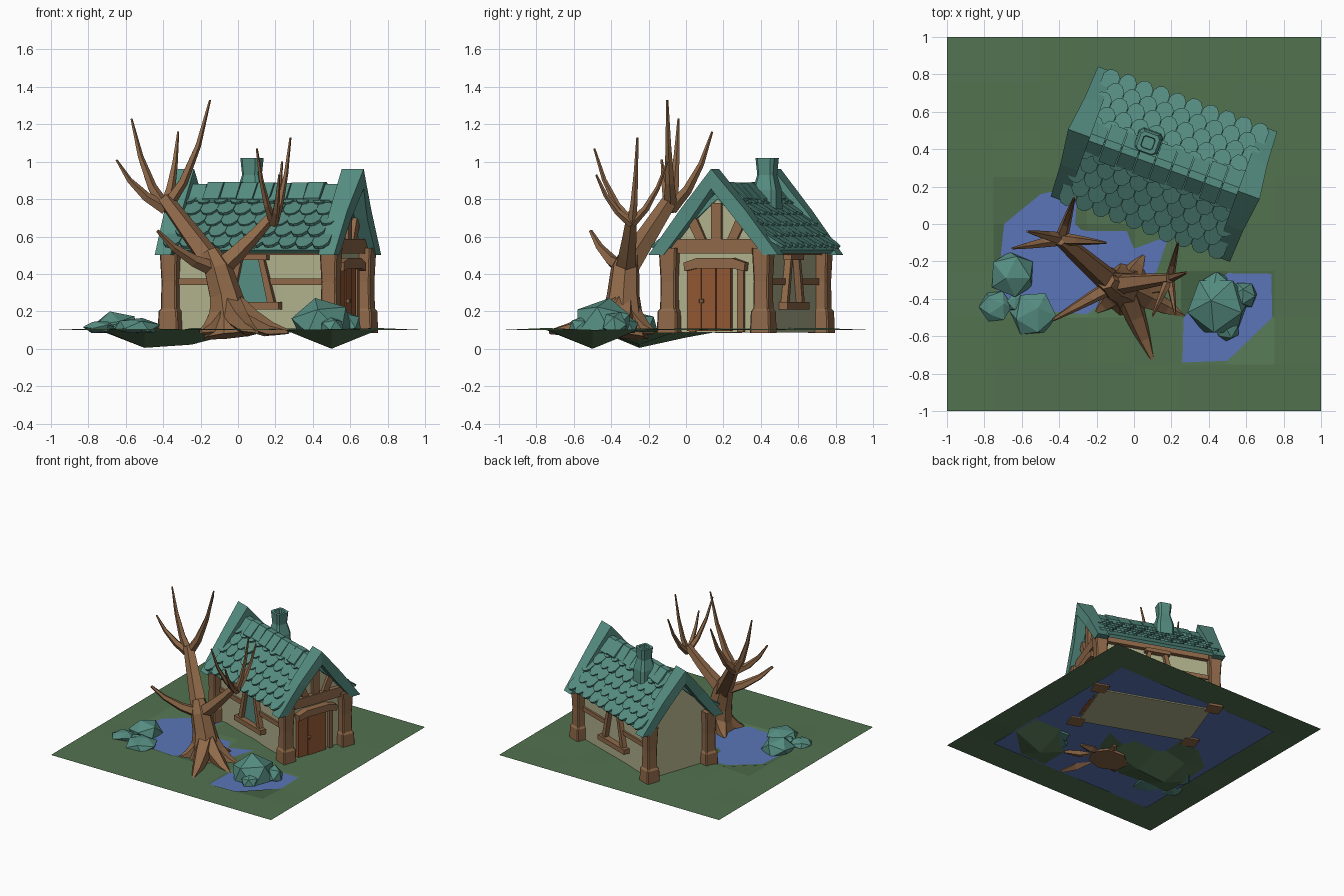
import bpy, bmesh, math, random
from mathutils import Vector, Matrix, Quaternion

if "Cube" in bpy.data.objects:
    bpy.data.objects.remove(bpy.data.objects["Cube"])

random.seed(4)
HOUSE = Matrix.Translation((0.16, 0.32, 0)) @ Matrix.Rotation(math.radians(-20), 4, 'Z')
WORLD = Matrix.Identity(4)


def material(name, r, g, b):
    m = bpy.data.materials.new(name)
    m.diffuse_color = [((c / 255 + 0.055) / 1.055) ** 2.4 for c in (r, g, b)] + [1]
    m.use_nodes = True
    m.node_tree.nodes["Principled BSDF"].inputs["Base Color"].default_value = m.diffuse_color
    return m


GRASS = material("grass green", 82, 114, 80)
WATER = material("water blue", 90, 117, 183)
TEAL = material("roof teal", 86, 142, 130)
WOOD = material("wood brown", 143, 105, 73)
PLASTER = material("plaster khaki", 176, 176, 140)
DOOR = material("door rust", 146, 87, 51)


def finish(name, bm, mat, matrix=WORLD, fix=True):
    if fix:
        bmesh.ops.recalc_face_normals(bm, faces=bm.faces)
    me = bpy.data.meshes.new(name)
    bm.to_mesh(me)
    bm.free()
    me.materials.append(mat)
    ob = bpy.data.objects.new(name, me)
    ob.matrix_world = matrix
    bpy.context.collection.objects.link(ob)


def build(name, lofts, mat, matrix=HOUSE):
    """Each loft is a list of rings, skinned together and capped at both ends."""
    bm = bmesh.new()
    for rings in lofts:
        vs = [[bm.verts.new(p) for p in r] for r in rings]
        n = len(vs[0])
        for a, b in zip(vs, vs[1:]):
            for i in range(n):
                bm.faces.new((a[i], a[(i + 1) % n], b[(i + 1) % n], b[i]))
        bm.faces.new(vs[0])
        bm.faces.new(vs[-1])
    finish(name, bm, mat, matrix)


def mirror(pts):               # complete an outline by mirroring its first coordinate
    return pts + [(-a, b) for a, b in reversed(pts) if a]


def along_u(pts, u0, u1):      # (v, z) outline extruded along the ridge
    return [[(u, v, z) for v, z in pts] for u in (u0, u1)]


def along_v(pts, v0, v1):      # (u, z) outline extruded across the house
    return [[(u, v, z) for u, z in pts] for v in (v0, v1)]


def rect(a0, a1, z0, z1):
    return [(a0, z0), (a1, z0), (a1, z1), (a0, z1)]


def square(h, c, z, x, y):     # square ring with chamfered corners
    quarter = [(h, h - c), (h - c, h)]
    ring = []
    for _ in range(4):
        ring += [(x + a, y + b, z) for a, b in quarter]
        quarter = [(-b, a) for a, b in quarter]
    return ring


def tube(path, radii, sides=5):
    """Tapering faceted tube along a path."""
    P = [Vector(p) for p in path]
    d, q, rings = Vector((0, 0, 1)), Quaternion(), []
    for i, p in enumerate(P):
        t = (P[min(i + 1, len(P) - 1)] - P[max(i - 1, 0)]).normalized()
        q = d.rotation_difference(t) @ q
        d = t
        angles = [2 * math.pi * k / sides for k in range(sides)]
        rings.append([p + q @ Vector((math.cos(a), math.sin(a), 0)) * radii[i] for a in angles])
    return rings


def limb(start, tip, r0, r1, out=.65, up=.3):
    """Branch that leaves sideways, then curves upward to its tip."""
    a, c = Vector(start), Vector(tip)
    b = a + Vector(((c.x - a.x) * out, (c.y - a.y) * out, (c.z - a.z) * up))
    ts = (0, .33, .67, 1)
    return tube([a * (1 - t) ** 2 + b * 2 * t * (1 - t) + c * t * t for t in ts], [r0 + (r1 - r0) * t for t in ts])


# Ground sheet with pond hollows
DIPS = {(-2, -1): 0.005, (-1, -1): 0.022, (-2, 0): 0.06, (2, -2): 0, (0, -1): 0.085, (-2, 1): 0.118}
bm = bmesh.new()
bmesh.ops.create_grid(bm, x_segments=8, y_segments=8, size=1)
for v in bm.verts:
    i, j = round(v.co.x * 4), round(v.co.y * 4)
    bump = random.random() * 0.012 if max(abs(i), abs(j)) < 4 else 0
    v.co.z = DIPS.get((i, j), 0.1 + bump)
finish("ground", bm, GRASS, fix=False)

# Water sheet just under the ground
bm = bmesh.new()
bmesh.ops.create_grid(bm, x_segments=1, y_segments=1, size=0.75)
bmesh.ops.translate(bm, verts=bm.verts, vec=(0, 0, 0.097))
finish("water", bm, WATER, fix=False)

# House walls and corner posts
build("walls", [along_u(mirror([(.25, .088), (.25, .575), (0, .8)]), -.44, .44)], PLASTER)
SECTIONS = ((.085, .058), (.2, .054), (.215, .044), (.36, .042), (.54, .05))
build("corner_posts", [[square(h, .008, z, su * .455, sv * .265) for z, h in SECTIONS]
                       for su in (-1, 1) for sv in (-1, 1)], WOOD)

# Beams and slanted windows on both long walls
beams, frames = [], []
for s in (-1, 1):
    beams.append(along_v(rect(-.44, .44, .5, .555), s * .24, s * .285))
    for t in (-1, 1):
        beams.append(along_v(rect(t * .09, t * .42, .34, .375), s * .24, s * .265))
        frames.append(along_v([(t * .1, .24), (t * .14, .24), (t * .075, .49), (t * .045, .49)], s * .24, s * .285))
    frames.append(along_v(rect(-.17, .17, .21, .25), s * .24, s * .3))
    frames.append(along_v(rect(-.1, .1, .475, .505), s * .24, s * .295))
build("wall_beams", beams, WOOD)
build("window_frames", frames, WOOD)
build("window_glass", [along_v(mirror([(.105, .25), (.05, .48)]), -.251, -.258)], TEAL)

# Door gable: tie beam, king post, braces, jambs, arched lintel
gable = [along_u(rect(-.25, .25, .51, .588), .43, .475), along_u(rect(-.028, .028, .58, .78), .43, .468)]
for s in (-1, 1):
    gable.append(along_u([(s * .06, .58), (s * .115, .58), (s * .16, .67), (s * .115, .7)], .43, .465))
    gable.append(along_u(rect(s * .12, s * .155, .09, .43), .43, .465))
gable.append(along_u(mirror([(.1, .43), (.17, .415), (.175, .46), (.1, .485)]), .43, .495))
build("gable_timbers", gable, WOOD)
build("door", [along_u(rect(-.165 + .084 * i, -.083 + .084 * i, .095, .435), .43, .47 + .004 * (i % 2))
               for i in range(3)], DOOR)
build("door_knob", [[square(.012, .005, .245, .485, -.075), square(.012, .005, .265, .485, -.075)]], WOOD)

# Roof slab and overlapping scale tiles
build("roof_slab", [along_u([(-.35, .527), (0, .838), (.35, .527), (.33, .51), (0, .8), (-.33, .51)], -.45, .45)], TEAL)
L = math.hypot(.36, .32)
W = .046
tiles = []
for side in (-1, 1):
    for row in range(5):
        end = .13 + row * (L - .13) / 4
        for k in range(10 - row % 2):
            u0 = -.423 + .094 * (k + row % 2 / 2)
            lift = random.uniform(.016, .026)
            outline = mirror([(0, .13), (.55 * W, .122), (W, .09), (W, 0)])
            tiles.append([[(u0 + a, side * ((end - .13 + s) * .36 + (th + lift * s / .13) * .32) / L,
                            .84 + ((th + lift * s / .13) * .36 - (end - .13 + s) * .32) / L)
                           for a, s in outline] for th in (0, .018)])
build("roof_tiles", tiles, TEAL)

# Ridge caps
caps = []
for k in range(9):
    h, e = random.uniform(-.006, .006), random.uniform(.09, .108)
    u = -.43 + k * .0955
    caps.append(along_u([(-e, .8 + h), (-.02, .887 + h), (.02, .887 + h), (e, .8 + h), (e - .012, .775), (0, .85),
                         (.012 - e, .775)], u, u + .09))
build("ridge_caps", caps, TEAL)

# Thick gable trims: outer v, z, inner v, z and outer u at each station
half = [(.37, .5, .285, .5, .51), (.19, .737, .125, .695, .52)]
stations = [(-a, b, -c, d, e) for a, b, c, d, e in half] + [(0, .962, 0, .855, .545)] + half[::-1]
build("gable_trims", [[[(s * .42, a, b), (s * e, a, b), (s * e, c, d), (s * .42, c, d)]
                       for a, b, c, d, e in stations] for s in (-1, 1)], TEAL)

# Chimney with hollow top
FLUE = ((.72, .07), (.85, .066), (.93, .045), (1.02, .053), (1.02, .033), (.97, .03))
build("chimney", [[square(h, h * .3, z, -.119, .078) for z, h in FLUE]], TEAL)

# Bare tree: trunk and roots
CX, CY = -.05, -.34
tree = [tube([(-.04, -.35, .07), (-.05, -.34, .17), (-.07, -.335, .29), (-.11, -.325, .43), (-.15, -.3, .52)],
             [.155, .115, .09, .078, .05], 7)]
for x, y in ((.1, -.73), (.27, -.49), (.24, -.33), (-.2, -.47), (-.2, -.22), (.05, -.17)):
    tree.append(tube([(CX + (x - CX) * f, CY + (y - CY) * f, .09 + .16 * (1 - f) ** 2) for f in (.05, .38, .7, 1)],
                     [.07, .06, .04, .012]))
build("trunk_and_roots", tree, WOOD, WORLD)

# Limbs, then twigs from the forks to their tips
FORK, LEFT, RIGHT = (-.11, -.325, .42), (-.39, -.08, .8), (.19, -.29, .72)
branches = [limb(FORK, LEFT, .07, .042, .5, .5), limb(FORK, RIGHT, .06, .028, .5, .42),
            limb(FORK, (-.43, -.51, .63), .045, .01)]
for fork, r, tips in ((LEFT, .037, ((-.65, -.13, 1.01), (-.57, -.04, 1.23), (-.32, .14, 1.16), (-.15, -.1, 1.33))),
                      (RIGHT, .026, ((.28, -.26, 1.13), (.1, -.49, 1.07), (.235, -.1, 1), (.22, -.48, .93)))):
    start = Vector(fork) - Vector((0, 0, .05))
    branches += [limb(start, t, r, .006) for t in tips]
build("branches", branches, WOOD, WORLD)

# Faceted boulders: x, y, radius, top height
bm = bmesh.new()
for x, y, r, top in ((.45, -.44, .175, .27), (.59, -.38, .075, .2), (.5, -.56, .07, .17), (.44, -.33, .08, .18),
                     (-.65, -.27, .13, .2), (-.54, -.48, .13, .165), (-.74, -.44, .09, .15), (-.63, -.42, .055, .14)):
    rot = Matrix.Rotation(random.random() * 6, 4, 'Z') @ Matrix.Rotation(random.random() * 3, 4, 'X')
    for v in bmesh.ops.create_icosphere(bm, subdivisions=1, radius=1)['verts']:
        c = rot @ v.co
        v.co = (x + c.x * r, y + c.y * r, max(.084, .115 + c.z * (top - .115) * 1.05))
finish("boulders", bm, TEAL)
